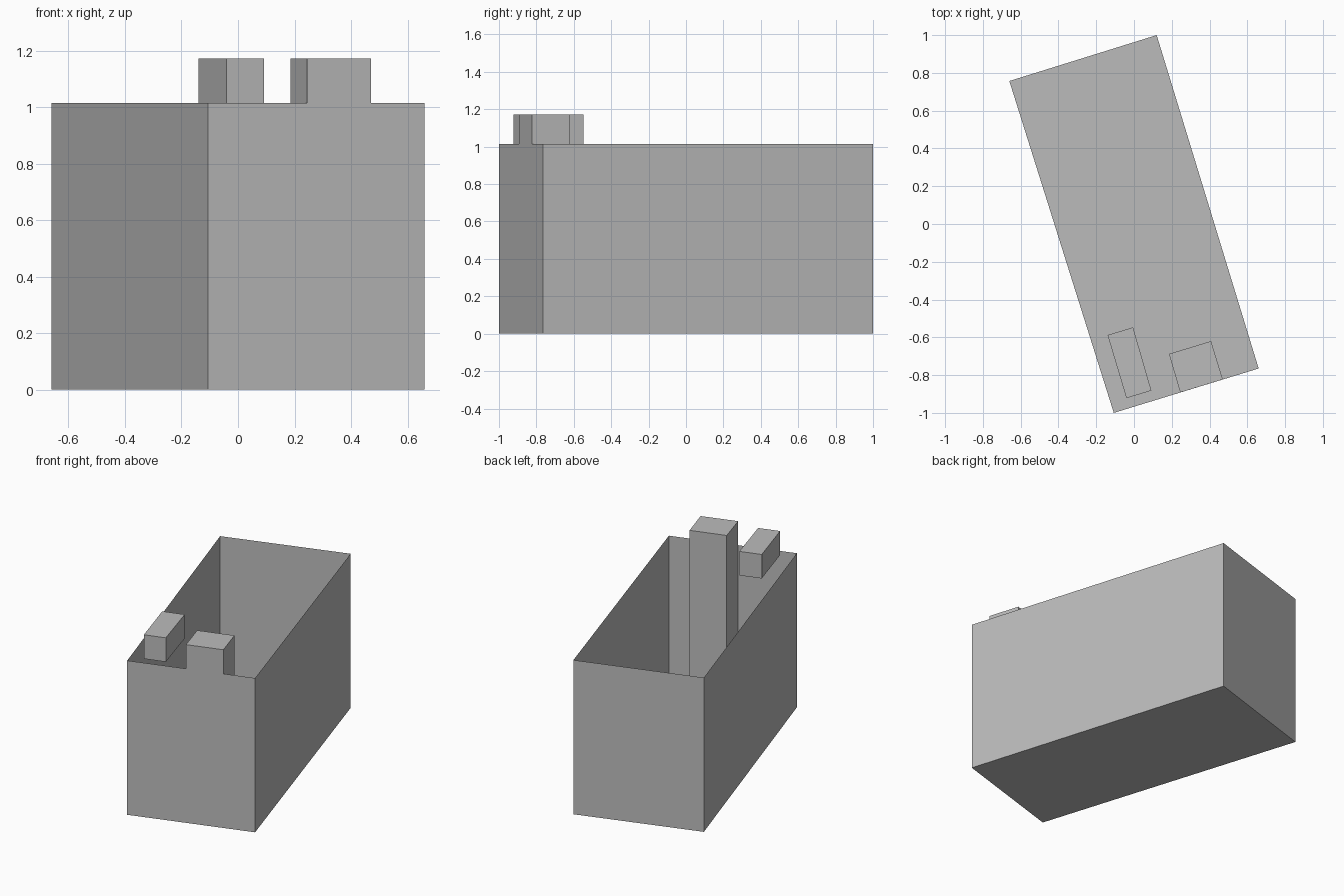
import bpy, bmesh
from mathutils import Vector

cube = bpy.data.objects.get("Cube")
if cube:
    bpy.data.objects.remove(cube, do_unlink=True)

GREY = (0.5, 0.5, 0.5, 1.0)
grey = bpy.data.materials.new("plain_grey")
grey.use_nodes = True
grey.diffuse_color = GREY
for node in grey.node_tree.nodes:
    if node.type == 'BSDF_PRINCIPLED':
        node.inputs["Base Color"].default_value = GREY

WALL_TOP = 1.015
STACK_TOP = 1.173


def add_object(name, faces):
    """Make a mesh object from polygons given as lists of points."""
    bm = bmesh.new()
    for points in faces:
        bm.faces.new([bm.verts.new(p) for p in points])
    bmesh.ops.remove_doubles(bm, verts=bm.verts, dist=0.0001)
    mesh = bpy.data.meshes.new(name)
    bm.to_mesh(mesh)
    bm.free()
    mesh.materials.append(grey)
    obj = bpy.data.objects.new(name, mesh)
    bpy.context.collection.objects.link(obj)
    return obj


def at(point, z):
    return Vector((point[0], point[1], z))


def sides(outline, low, high):
    """Upright faces; the first one is on the outline's first edge."""
    pairs = zip(outline, outline[1:] + outline[:1])
    return [[at(a, low), at(b, low), at(b, high), at(a, high)] for a, b in pairs]


def cap(outline, z, up=True):
    points = [at(p, z) for p in outline]
    return points if up else points[::-1]


# Footprints, anticlockwise from the front left corner in plan
building = [(-0.107, -1), (0.66, -0.765), (0.12, 1), (-0.66, 0.757)]
stack = [(0.245, -0.892), (0.47, -0.823), (0.408, -0.62), (0.185, -0.688)]
box = [(-0.04, -0.922), (0.092, -0.882), (-0.005, -0.547), (-0.14, -0.588)]

# Open-topped shell: the front wall rises to form the face of the chimney
a, b = building[:2]
c, d = stack[:2]
front_wall = [at(a, 0), at(b, 0), at(b, WALL_TOP), at(d, WALL_TOP),
              at(d, STACK_TOP), at(c, STACK_TOP), at(c, WALL_TOP), at(a, WALL_TOP)]
add_object("building_walls",
           [front_wall] + sides(building, 0, WALL_TOP)[1:] + [cap(building, 0, False)])

# Chimney standing on the floor against the front wall
add_object("chimney", sides(stack, 0, STACK_TOP)[1:] + [cap(stack, STACK_TOP)])

# Small closed roof box
add_object("roof_box", sides(box, WALL_TOP, STACK_TOP)
           + [cap(box, STACK_TOP), cap(box, WALL_TOP, False)])
